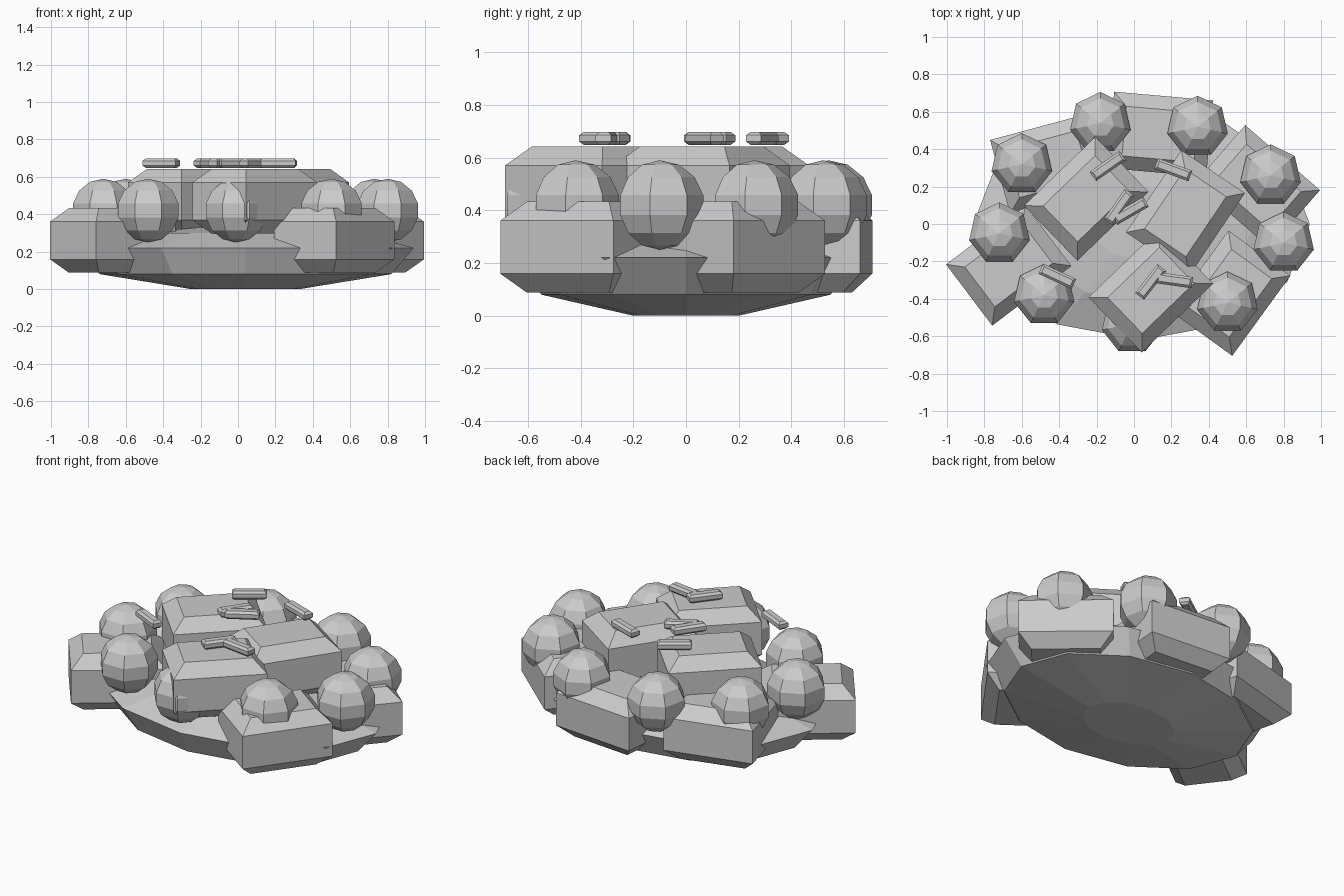
import bpy, bmesh
from math import cos, sin, pi, radians

cube = bpy.data.objects.get("Cube")
if cube:
    bpy.data.objects.remove(cube, do_unlink=True)

# One plain material
grey = bpy.data.materials.new("light_grey")
grey.use_nodes = True
colour = (0.6, 0.6, 0.6, 1)
grey.diffuse_color = colour
grey.node_tree.nodes["Principled BSDF"].inputs["Base Color"].default_value = colour


def finish(name, bm, loc=(0, 0, 0), turn=0):
    bmesh.ops.recalc_face_normals(bm, faces=bm.faces)
    mesh = bpy.data.meshes.new(name)
    bm.to_mesh(mesh)
    bm.free()
    mesh.materials.append(grey)
    ob = bpy.data.objects.new(name, mesh)
    ob.location = loc
    ob.rotation_euler.z = radians(turn)
    bpy.context.collection.objects.link(ob)


def loft(name, rings, loc, turn=0):
    """Skin a stack of closed rings and cap both ends."""
    bm = bmesh.new()
    loops = [[bm.verts.new(p) for p in ring] for ring in rings]
    n = len(loops[0])
    for low, high in zip(loops, loops[1:]):
        for i in range(n):
            j = (i + 1) % n
            bm.faces.new((low[i], low[j], high[j], high[i]))
    bm.faces.new(loops[0][::-1])
    bm.faces.new(loops[-1])
    finish(name, bm, loc, turn)


def oval(rx, ry, z, n=12):
    return [(rx * cos(2 * pi * i / n), ry * sin(2 * pi * i / n), z) for i in range(n)]


def block(name, size, chamfer, loc, turn):
    """Box with chamfered top and bottom edges and sharp uprights."""
    l, w, h = (s / 2 for s in size)

    def rect(inset, z):
        a, b = l - inset, w - inset
        return [(-a, -b, z), (a, -b, z), (a, b, z), (-a, b, z)]
    loft(name, [rect(chamfer, -h), rect(0, chamfer - h),
                rect(0, h - chamfer), rect(chamfer, h)], loc, turn)


# Shallow base with a low mound on top
loft("base", [oval(0.29, 0.2, 0), oval(0.78, 0.55, 0.08), oval(0.9, 0.62, 0.22),
              oval(0.6, 0.42, 0.3), oval(0.28, 0.19, 0.33)], (0.04, 0, 0))

# Chunky blocks: x, y, turn
LOWER = [(-0.67, -0.22, 37), (0.515, -0.37, 54), (0.66, 0.2, -41),
         (0.14, 0.48, -5), (-0.46, 0.32, 15)]
UPPER = [(-0.255, 0.135, 44), (0.275, 0.06, 56), (0.09, -0.355, 44)]
for label, blocks, z in (("lower_block", LOWER, 0.26), ("upper_block", UPPER, 0.47)):
    for i, (x, y, turn) in enumerate(blocks):
        block(f"{label}_{i + 1}", (0.53, 0.41, 0.345), 0.072, (x, y, z), turn)

# Ring of faceted balls
BALLS = [(-0.18, 0.54), (0.34, 0.52), (0.73, 0.26), (0.8, -0.1), (0.5, -0.42),
         (-0.01, -0.53), (-0.48, -0.38), (-0.72, -0.05), (-0.6, 0.32)]
for i, (x, y) in enumerate(BALLS):
    bm = bmesh.new()
    bmesh.ops.create_uvsphere(bm, u_segments=7, v_segments=7, radius=0.17)
    finish(f"ball_{i + 1}", bm, (x, y, 0.42))

# Little sticks scattered over the top
STICKS = [(-0.14, 0.31, 35), (0.21, 0.29, -20), (-0.08, 0.09, 55), (-0.02, 0.07, 30),
          (-0.41, -0.28, -25), (0.09, -0.31, 52), (0.215, -0.3, -8)]
for i, (x, y, turn) in enumerate(STICKS):
    block(f"stick_{i + 1}", (0.195, 0.06, 0.05), 0.013, (x, y, 0.673), turn)
